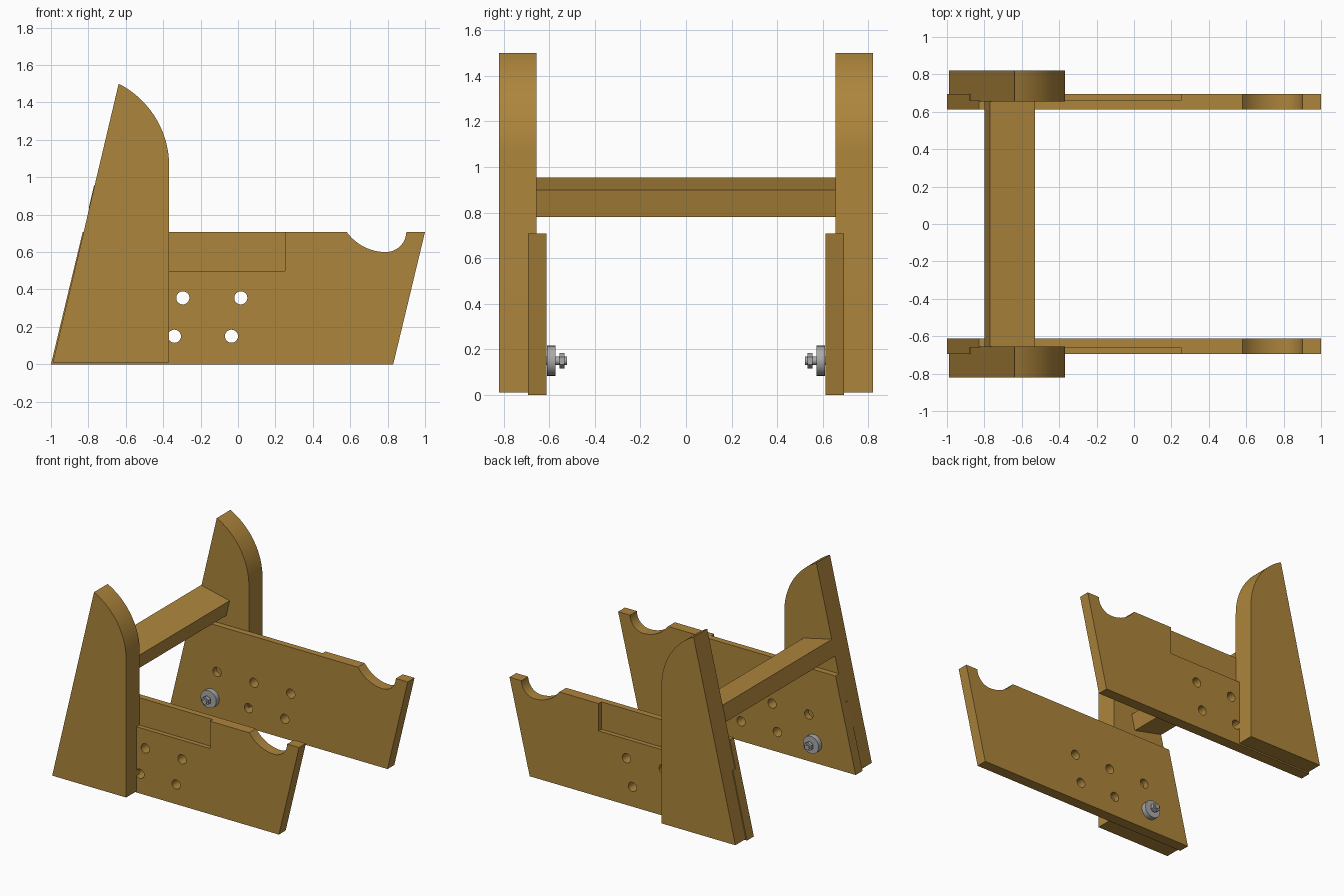
import bpy, bmesh, math
from mathutils import Matrix, Vector

if "Cube" in bpy.data.objects:
    bpy.data.objects.remove(bpy.data.objects["Cube"])


def material(name, rgb):
    m = bpy.data.materials.new(name)
    m.diffuse_color = (*rgb, 1)
    m.use_nodes = True
    m.node_tree.nodes["Principled BSDF"].inputs["Base Color"].default_value = m.diffuse_color
    return m


WOOD = material("golden brown wood", (0.42, 0.235, 0.045))
STEEL = material("grey steel", (0.40, 0.40, 0.40))


def finish(bm, name, mat):
    bmesh.ops.recalc_face_normals(bm, faces=bm.faces)
    me = bpy.data.meshes.new(name)
    bm.to_mesh(me)
    bm.free()
    me.materials.append(mat)
    ob = bpy.data.objects.new(name, me)
    bpy.context.collection.objects.link(ob)
    return ob


def prism(name, pts, y0, y1, mat=WOOD):
    """Extrude an x-z outline from y0 to y1."""
    bm = bmesh.new()
    f = bm.faces.new([bm.verts.new((x, y0, z)) for x, z in pts])
    ext = bmesh.ops.extrude_face_region(bm, geom=[f])["geom"]
    bmesh.ops.translate(bm, vec=(0, y1 - y0, 0),
                        verts=[v for v in ext if isinstance(v, bmesh.types.BMVert)])
    return finish(bm, name, mat)


def arc(cx, cz, r, a0, a1, n=16):
    return [(cx + r * math.cos(a0 + (a1 - a0) * i / n),
             cz + r * math.sin(a0 + (a1 - a0) * i / n)) for i in range(n + 1)]


def rod(bm, x, z, r, y0, y1, sides):
    """Cylinder along y."""
    mat = Matrix.Translation((x, (y0 + y1) / 2, z)) @ Matrix.Rotation(math.pi / 2, 4, 'X')
    bmesh.ops.create_cone(bm, cap_ends=True, segments=sides, radius1=r, radius2=r,
                          depth=abs(y1 - y0), matrix=mat)


def cut(ob, cutter):
    mod = ob.modifiers.new("cut", 'BOOLEAN')
    mod.operation, mod.object, mod.solver = 'DIFFERENCE', cutter, 'EXACT'
    bpy.context.view_layer.objects.active = ob
    bpy.ops.object.modifier_apply(modifier=mod.name)
    bpy.data.objects.remove(cutter)


def smooth(ob):
    bpy.ops.object.select_all(action='DESELECT')
    ob.select_set(True)
    bpy.context.view_layer.objects.active = ob
    bpy.ops.object.shade_smooth_by_angle(angle=math.radians(30))


# Shared outlines
R = 0.2555
left_angle = math.atan2(0.71 - 0.60 - R, -0.21)
notch = arc(0.79, 0.71, 0.11, 0, -math.pi / 2)
notch += arc(0.79, 0.60 + R, R, -math.pi / 2, left_angle)[1:]
panel_outline = [(-1, 0), (0.83, 0), (1, 0.708)] + [(x, min(z, 0.708)) for x, z in notch] + [(-0.83, 0.708)]
panel_outline[3] = (0.90, 0.708)

r_top = 0.4935
upright_outline = [(-0.99, 0.01), (-0.368, 0.01)]
upright_outline += arc(-0.368 - r_top, 1.06, r_top, 0, math.asin(0.44 / r_top), 24)

BOLT = (-0.65, 0.15)
HOLES = [(-0.605, 0.355), (-0.295, 0.355), (0.015, 0.355), (-0.34, 0.15), (-0.035, 0.15)]

for side, s in (("left", 1), ("right", -1)):
    # Low side panel with saddle notch, shallow outer rebate and drilled holes
    panel = prism(side + "_side_panel", panel_outline, s * 0.612, s * 0.694)
    cut(panel, prism("rebate_cutter", [(-1.2, 0.5), (0.25, 0.5), (0.25, 0.8), (-1.2, 0.8)],
                     s * 0.66, s * 0.8))
    bm = bmesh.new()
    for x, z in HOLES:
        rod(bm, x, z, 0.035, s * 0.5, s * 0.8, 32)
    cut(panel, finish(bm, "hole_cutter", WOOD))
    smooth(panel)

    # Tall tapered upright
    smooth(prism(side + "_upright", upright_outline, s * 0.656, s * 0.82))

    # Bolt end: washer, hex nut and stud
    bm = bmesh.new()
    rod(bm, *BOLT, 0.066, s * 0.610, s * 0.572, 32)
    rod(bm, *BOLT, 0.034, s * 0.556, s * 0.532, 6)
    rod(bm, *BOLT, 0.019, s * 0.64, s * 0.522, 20)
    smooth(finish(bm, side + "_bolt", STEEL))

# Tilted crossbar joining the uprights
prism("crossbar", [(-0.77, 0.955), (-0.53, 0.90), (-0.558, 0.78), (-0.798, 0.836)], -0.657, 0.657)
